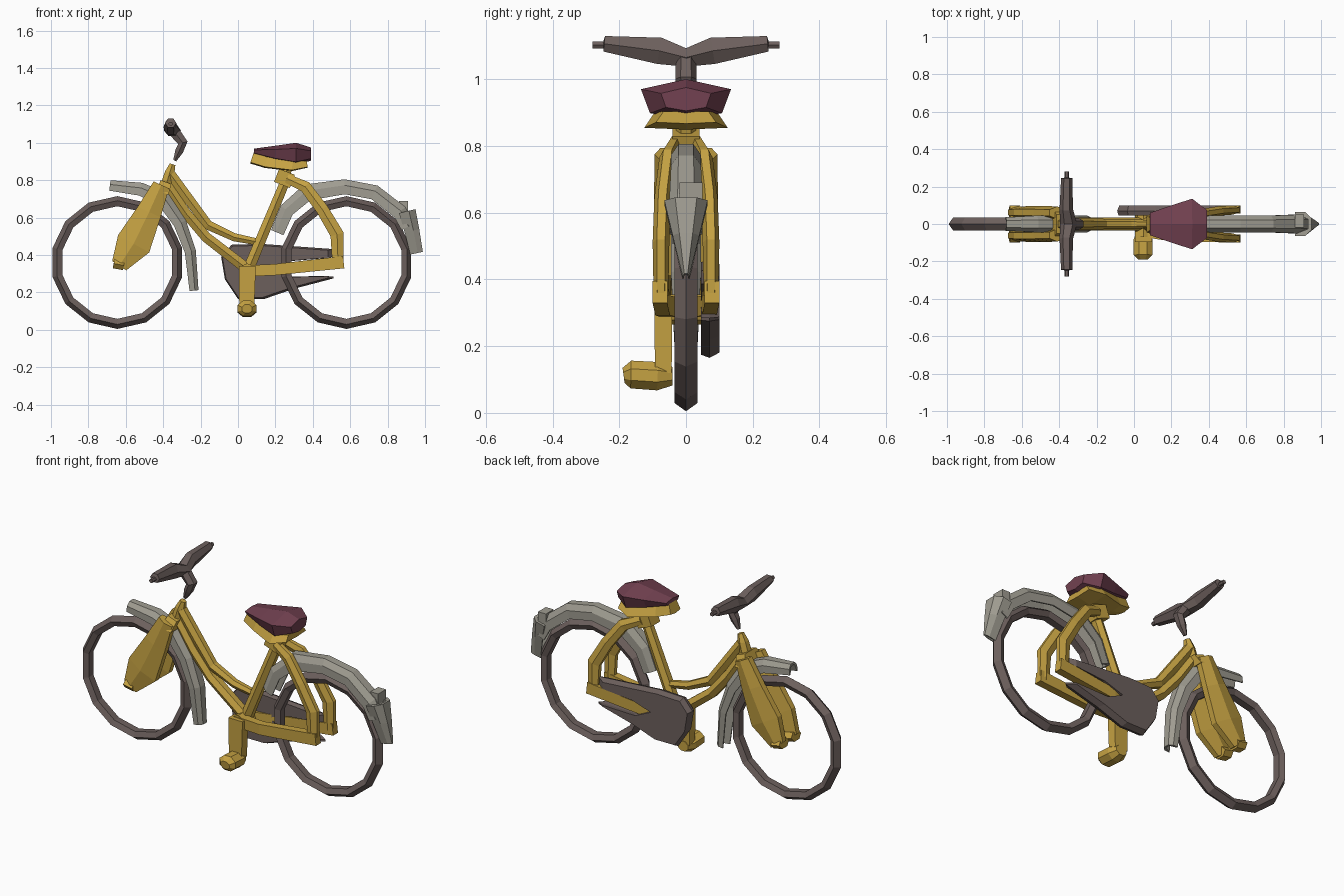
import bpy, bmesh, math
from mathutils import Vector

def material(name, rgb):
    m = bpy.data.materials.new(name)
    m.diffuse_color = (*rgb, 1)
    return m

GOLD = material("gold paint", (0.56, 0.36, 0.055))
DARK = material("dark brown rubber", (0.15, 0.115, 0.108))
GREY = material("grey metal", (0.35, 0.335, 0.285))
MAROON = material("maroon leather", (0.17, 0.053, 0.082))

def ngon(n, phase=0.0):
    return [(math.cos(2 * math.pi * (i + phase) / n), math.sin(2 * math.pi * (i + phase) / n)) for i in range(n)]

SQUARE = [(-1, -1), (1, -1), (1, 1), (-1, 1)]
TUBE = ngon(6)

def finish(name, bm, mat):
    bmesh.ops.recalc_face_normals(bm, faces=bm.faces)
    me = bpy.data.meshes.new(name)
    bm.to_mesh(me)
    bm.free()
    me.materials.append(mat)
    ob = bpy.data.objects.new(name, me)
    bpy.context.collection.objects.link(ob)
    return ob

def sweep(name, mat, stations, section=TUBE, side=(0, 1, 0), closed=False):
    """Stations are (x, y, z, half depth, half width); width runs along side."""
    bm = bmesh.new()
    s = Vector(side)
    pts = [Vector(p[:3]) for p in stations]
    n = len(pts)
    rings = []
    for i, p in enumerate(stations):
        a = pts[(i - 1) % n] if closed else pts[max(i - 1, 0)]
        b = pts[(i + 1) % n] if closed else pts[min(i + 1, n - 1)]
        u = (b - a).cross(s).normalized()
        rings.append([bm.verts.new(pts[i] + s * (c * p[4]) + u * (d * p[3])) for c, d in section])
    k = len(section)
    for i in range(n if closed else n - 1):
        r, q = rings[i], rings[(i + 1) % n]
        for j in range(k):
            bm.faces.new((r[j], r[(j + 1) % k], q[(j + 1) % k], q[j]))
    if not closed:
        bm.faces.new(rings[0])
        bm.faces.new(rings[-1])
    return finish(name, bm, mat)

def pair(name, mat, stations, section=TUBE):
    for tag, k in (("left", 1), ("right", -1)):
        sweep(f"{name}_{tag}", mat, [(x, y * k, z, d, w) for x, y, z, d, w in stations], section)

def box(name, mat, c, size):
    x, y, z = c
    return sweep(name, mat, [(x - size[0] / 2, y, z, size[2] / 2, size[1] / 2),
                             (x + size[0] / 2, y, z, size[2] / 2, size[1] / 2)], SQUARE)

# Wheels: coarse open rings with a pointed tread
TYRE = [(0, 1), (1, 0.1), (0.6, -1), (-0.6, -1), (-1, 0.1)]
for name, cx in (("front_wheel", -0.645), ("rear_wheel", 0.58)):
    ring = [(cx + 0.328 * math.sin(a), 0, 0.36 + 0.328 * math.cos(a), 0.027, 0.034)
            for a in (2 * math.pi * i / 14 for i in range(14))]
    sweep(name, DARK, ring, TYRE, closed=True)

# Mudguards: hollow channel section
CHANNEL = [(-1, -1), (-1, 0.2), (-0.5, 1), (0.5, 1), (1, 0.2), (1, -1),
           (0.82, -1), (0.4, 0.6), (-0.4, 0.6), (-0.82, -1)]
sweep("front_mudguard", GREY, [(-0.685, 0, 0.772, 0.028, 0.036), (-0.52, 0, 0.752, 0.035, 0.045),
      (-0.40, 0, 0.70, 0.04, 0.045), (-0.31, 0, 0.57, 0.035, 0.045),
      (-0.255, 0, 0.42, 0.03, 0.045), (-0.235, 0, 0.21, 0.024, 0.035)], CHANNEL)
sweep("rear_mudguard", GREY, [(0.21, 0, 0.52, 0.036, 0.04), (0.26, 0, 0.64, 0.04, 0.042),
      (0.37, 0, 0.735, 0.045, 0.045), (0.57, 0, 0.765, 0.04, 0.045),
      (0.73, 0, 0.735, 0.04, 0.045), (0.865, 0, 0.63, 0.04, 0.05),
      (0.905, 0, 0.55, 0.035, 0.05)], CHANNEL)
sweep("rear_mudguard_flap", GREY, [(0.905, 0, 0.635, 0.045, 0.065), (0.93, 0, 0.53, 0.04, 0.04),
      (0.955, 0, 0.41, 0.034, 0.01)], CHANNEL)
box("rear_light", GREY, (0.885, 0.015, 0.66), (0.05, 0.07, 0.06))

# Front fork and steering head
pair("fork_blade", GOLD, [(-0.41, 0.06, 0.775, 0.052, 0.034), (-0.475, 0.062, 0.63, 0.078, 0.034),
     (-0.558, 0.062, 0.46, 0.11, 0.034), (-0.635, 0.062, 0.343, 0.052, 0.03)])
pair("fork_hub_nut", GOLD, [(-0.665, 0.055, 0.355, 0.03, 0.045), (-0.61, 0.055, 0.345, 0.03, 0.045)])
sweep("fork_crown", GOLD, [(-0.405, 0, 0.735, 0.035, 0.085), (-0.385, 0, 0.79, 0.03, 0.05)], SQUARE)
sweep("head_tube", GOLD, [(-0.395, 0, 0.74, 0.035, 0.035), (-0.365, 0, 0.84, 0.03, 0.03),
      (-0.35, 0, 0.885, 0.018, 0.018)])

# Step-through frame tubes
sweep("upper_frame_tube", GOLD, [(-0.36, 0, 0.83, 0.032, 0.03), (-0.265, 0, 0.70, 0.032, 0.03),
      (-0.16, 0, 0.56, 0.03, 0.028), (-0.02, 0, 0.495, 0.025, 0.025), (0.13, 0, 0.465, 0.02, 0.02)])
sweep("lower_frame_tube", GOLD, [(-0.385, 0, 0.78, 0.03, 0.035), (-0.28, 0, 0.625, 0.032, 0.035),
      (-0.17, 0, 0.495, 0.032, 0.035), (0.05, 0, 0.325, 0.034, 0.035)])
sweep("seat_tube", GOLD, [(0.05, 0, 0.31, 0.034, 0.035), (0.255, 0, 0.80, 0.03, 0.03)])
sweep("seat_clamp", GOLD, [(0.235, 0, 0.775, 0.045, 0.04), (0.262, 0, 0.845, 0.045, 0.04)], SQUARE)
sweep("seat_post", GOLD, [(0.25, 0, 0.82, 0.03, 0.03), (0.275, 0, 0.90, 0.03, 0.03)])
pair("seat_stay", GOLD, [(0.26, 0.03, 0.81, 0.028, 0.02), (0.36, 0.055, 0.765, 0.036, 0.025),
     (0.45, 0.07, 0.645, 0.038, 0.025), (0.53, 0.075, 0.51, 0.042, 0.025),
     (0.535, 0.075, 0.35, 0.035, 0.022)])
pair("chain_stay", GOLD, [(0.05, 0.045, 0.315, 0.03, 0.025), (0.2, 0.07, 0.322, 0.03, 0.022),
     (0.565, 0.078, 0.362, 0.033, 0.022)], SQUARE)
sweep("bottom_bracket", GOLD, [(0.05, -0.07, 0.31, 0.045, 0.045), (0.05, 0.055, 0.31, 0.045, 0.045)],
      ngon(8), side=(1, 0, 0))

# Crank and pedal on the front side
sweep("crank", GOLD, [(0.05, -0.068, 0.34, 0.045, 0.027), (0.047, -0.068, 0.12, 0.04, 0.025)], SQUARE)
sweep("pedal", GOLD, [(0.048, -0.04, 0.11, 0.03, 0.035), (0.048, -0.085, 0.11, 0.046, 0.055),
      (0.048, -0.165, 0.115, 0.045, 0.055), (0.048, -0.187, 0.112, 0.025, 0.03)], ngon(8, 0.5), side=(1, 0, 0))

# Forked chain guard on the far side
GUARD = [(-0.035, 0.455), (0.12, 0.46), (0.51, 0.432), (0.51, 0.39), (0.3, 0.372), (0.17, 0.33),
         (0.28, 0.28), (0.51, 0.285), (0.51, 0.275), (0.3, 0.22), (0.14, 0.165),
         (0.0, 0.165), (-0.07, 0.27), (-0.09, 0.39)]
bm = bmesh.new()
layers = [[bm.verts.new((x + (0.03 - x) * k, y, z + (0.32 - z) * k)) for x, z in GUARD]
          for y, k in ((0.045, 0.06), (0.07, 0), (0.1, 0.1))]
for r, q in zip(layers, layers[1:]):
    for j in range(len(GUARD)):
        i = (j + 1) % len(GUARD)
        bm.faces.new((r[j], r[i], q[i], q[j]))
bm.faces.new(layers[0])
bm.faces.new(layers[-1])
finish("chain_guard", bm, DARK)

# Handlebar and stem
half = [(-0.36, 0.28, 1.102, 0.012, 0.012), (-0.36, 0.247, 1.102, 0.012, 0.012),
        (-0.36, 0.245, 1.106, 0.027, 0.03), (-0.362, 0.08, 1.085, 0.046, 0.036)]
mirrored = [(x, -y, z, d, w) for x, y, z, d, w in half]
sweep("handlebar", DARK, mirrored + [(-0.35, 0, 1.065, 0.032, 0.045)] + half[::-1], side=(1, 0, 0))
sweep("handlebar_stem", DARK, [(-0.338, 0, 0.905, 0.01, 0.012), (-0.315, 0, 0.955, 0.025, 0.025),
      (-0.295, 0, 1.0, 0.03, 0.032), (-0.345, 0, 1.065, 0.035, 0.03)])

# Saddle with gold sprung base
SADDLE = [(0, 1), (1, 0.5), (0.8, -0.7), (0, -1), (-0.8, -0.7), (-1, 0.5)]
sweep("saddle", MAROON, [(0.085, 0, 0.955, 0.014, 0.06), (0.2, 0, 0.945, 0.04, 0.1),
      (0.31, 0, 0.94, 0.06, 0.135), (0.39, 0, 0.94, 0.035, 0.075)], SADDLE)
sweep("saddle_base", GOLD, [(0.075, 0, 0.92, 0.032, 0.045), (0.15, 0, 0.895, 0.03, 0.07),
      (0.29, 0, 0.875, 0.026, 0.125), (0.37, 0, 0.885, 0.018, 0.09)],
      [(-0.75, 1), (0.75, 1), (1, -0.8), (0, -1), (-1, -0.8)])
